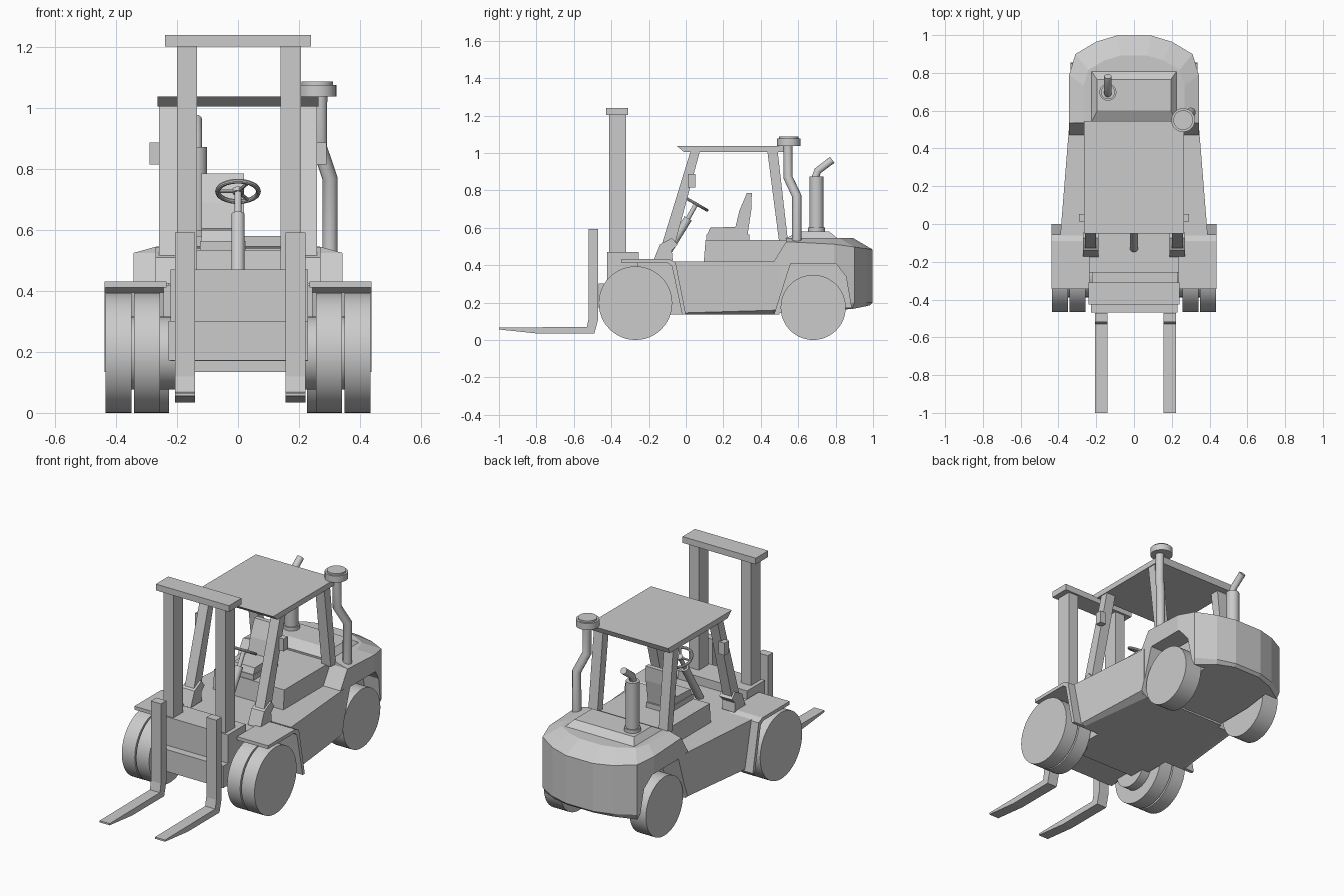
import bpy, bmesh, math
from mathutils import Vector

if "Cube" in bpy.data.objects:
    bpy.data.objects.remove(bpy.data.objects["Cube"])

grey = bpy.data.materials.new("plain grey")
grey.diffuse_color = (0.6, 0.6, 0.6, 1)
grey.use_nodes = True
grey.node_tree.nodes["Principled BSDF"].inputs["Base Color"].default_value = grey.diffuse_color


def finish(name, bm):
    bmesh.ops.recalc_face_normals(bm, faces=bm.faces)
    me = bpy.data.meshes.new(name)
    bm.to_mesh(me)
    bm.free()
    me.materials.append(grey)
    ob = bpy.data.objects.new(name, me)
    bpy.context.collection.objects.link(ob)
    return ob


def loft(name, rings):
    """Skin closed rings of equal length and cap both ends."""
    bm = bmesh.new()
    vs = [[bm.verts.new(p) for p in r] for r in rings]
    n = len(vs[0])
    for a, b in zip(vs, vs[1:]):
        for i in range(n):
            bm.faces.new((a[i], a[(i + 1) % n], b[(i + 1) % n], b[i]))
    bm.faces.new(vs[0][::-1])
    bm.faces.new(vs[-1])
    return finish(name, bm)


def prism(name, yz, x0, x1):
    """Side profile extruded across x."""
    return loft(name, [[(x, y, z) for y, z in yz] for x in (x0, x1)])


def box(name, x0, x1, y0, y1, z0, z1):
    return prism(name, [(y0, z0), (y1, z0), (y1, z1), (y0, z1)], x0, x1)


def sym(half):
    """Right half outline mirrored to a closed ring."""
    return half + [(-x, y, z) for x, y, z in reversed(half)]


def smooth(ob):
    bpy.ops.object.select_all(action='DESELECT')
    ob.select_set(True)
    bpy.context.view_layer.objects.active = ob
    bpy.ops.object.shade_smooth_by_angle(angle=math.radians(35))


def cyl(name, a, b, r, sides=24):
    a, b = Vector(a), Vector(b)
    bm = bmesh.new()
    bmesh.ops.create_cone(bm, cap_ends=True, segments=sides, radius1=r, radius2=r, depth=(b - a).length)
    q = (b - a).to_track_quat('Z', 'Y').to_matrix().to_4x4()
    q.translation = (a + b) / 2
    bm.transform(q)
    ob = finish(name, bm)
    smooth(ob)
    return ob


def pipe(name, pts, r):
    cu = bpy.data.curves.new(name, 'CURVE')
    cu.dimensions = '3D'
    cu.bevel_depth = r
    cu.bevel_resolution = 4
    cu.use_fill_caps = True
    sp = cu.splines.new('POLY')
    sp.points.add(len(pts) - 1)
    for p, co in zip(sp.points, pts):
        p.co = (*co, 1)
    cu.materials.append(grey)
    ob = bpy.data.objects.new(name, cu)
    bpy.context.collection.objects.link(ob)
    bpy.ops.object.select_all(action='DESELECT')
    ob.select_set(True)
    bpy.context.view_layer.objects.active = ob
    bpy.ops.object.convert(target='MESH')
    smooth(bpy.context.object)


# Main body, widening to the front, with a chamfered lower edge
chassis = loft("chassis", [
    sym([(0.36, 0.0, 0.135), (0.30, 0.50, 0.135)]),
    sym([(0.385, -0.005, 0.145), (0.345, 0.50, 0.16)]),
    sym([(0.39, -0.06, 0.42), (0.345, 0.50, 0.42)])])
box("front_chassis", -0.245, 0.245, -0.26, 0.01, 0.135, 0.42)


# Counterweight with rounded rear and sloping top rim
def outline(front, zf, sx=1.0, sy=1.0):
    half = [(0.343, front), (0.343, 0.79), (0.31, 0.90), (0.20, 0.965), (0.09, 0.998)]
    return sym([(x * sx, front + (y - front) * sy, zf(y)) for x, y in half])


weight = loft("counterweight", [
    outline(0.47, lambda y: 0.145 + max(0, y - 0.8) * 0.2, 0.97, 0.97),
    outline(0.47, lambda y: 0.20),
    outline(0.47, lambda y: 0.42),
    outline(0.535, lambda y: 0.525 - max(0, y - 0.7) * 0.14),
    outline(0.535, lambda y: 0.546, 0.78, 0.77)])

# Rear wheel arches
arch = [(0.455, 0.08), (0.56, 0.41), (0.80, 0.41), (0.855, 0.34), (0.90, 0.08)]
for s in (-1, 1):
    cutter = prism("arch_cutter", arch, s * 0.22, s * 0.5)
    cutter.hide_render = True
    for ob in (chassis, weight):
        m = ob.modifiers.new("arch", 'BOOLEAN')
        m.operation = 'DIFFERENCE'
        m.solver = 'EXACT'
        m.object = cutter
        bpy.context.view_layer.objects.active = ob
        bpy.ops.object.modifier_apply(modifier=m.name)
    bpy.data.objects.remove(cutter)

# Hood and seat platform
loft("hood", [sym([(0.23, 0.53, 0.54), (0.23, 0.815, 0.54)]),
              sym([(0.195, 0.60, 0.58), (0.195, 0.765, 0.58)])])
prism("seat_platform", [(0.095, 0.41), (0.105, 0.535), (0.54, 0.535), (0.54, 0.41)], -0.23, 0.23)

# Parts repeated left and right
fender = [(-0.345, 0.432), (-0.09, 0.432), (-0.055, 0.415), (0.0, 0.135),
          (-0.02, 0.135), (-0.075, 0.395), (-0.10, 0.412), (-0.345, 0.412)]
bracket = [(-0.175, 0.425), (-0.14, 0.51), (-0.075, 0.545), (-0.045, 0.51), (-0.075, 0.48), (-0.07, 0.425)]
for s, side in ((-1, "left"), (1, "right")):
    for i, x in enumerate((0.256, 0.35)):
        cyl(f"{side}_front_wheel_{i}", (s * x, -0.27, 0.197), (s * (x + 0.085), -0.27, 0.197), 0.197, 48)
    cyl(f"{side}_front_axle", (s * 0.2, -0.27, 0.197), (s * 0.36, -0.27, 0.197), 0.12)
    cyl(f"{side}_rear_wheel", (s * 0.226, 0.68, 0.174), (s * 0.335, 0.68, 0.174), 0.174, 48)
    prism(f"{side}_fender", fender, s * 0.235, s * 0.438)
    prism(f"{side}_pillar_bracket", bracket, s * 0.187, s * 0.27)
    prism(f"{side}_front_pillar", [(-0.135, 0.49), (-0.065, 0.49), (0.075, 1.01), (0.025, 1.01)], s * 0.20, s * 0.26)
    prism(f"{side}_rear_pillar", [(0.435, 1.01), (0.497, 0.53), (0.545, 0.53), (0.49, 1.01)], s * 0.20, s * 0.26)
    box(f"{side}_mirror", s * 0.25, s * 0.29, 0.012, 0.052, 0.815, 0.888)

# Roof
prism("roof", [(-0.05, 1.038), (-0.01, 1.005), (0.53, 1.005), (0.545, 1.038)], -0.265, 0.265)

# Mast, carriage and forks
fork = [(-0.47, 0.592), (-0.47, 0.11), (-0.49, 0.034), (-0.79, 0.034), (-1.0, 0.056),
        (-1.0, 0.066), (-0.53, 0.07), (-0.52, 0.12), (-0.52, 0.592)]
for side, xm, xf in (("left", -0.167, -0.174), ("right", 0.173, 0.189)):
    box(f"{side}_mast_rail", xm - 0.033, xm + 0.033, -0.412, -0.322, 0.17, 1.21)
    prism(f"{side}_fork", fork, xf - 0.033, xf + 0.033)
box("mast_crossbar", -0.24, 0.24, -0.427, -0.31, 1.203, 1.24)
box("carriage", -0.222, 0.23, -0.422, -0.255, 0.17, 0.47)
box("carriage_lower_plate", -0.228, 0.23, -0.468, -0.42, 0.172, 0.302)

# Seat
box("seat_base", -0.125, 0.025, 0.11, 0.34, 0.53, 0.565)
prism("seat", [(0.115, 0.565), (0.13, 0.60), (0.265, 0.605), (0.285, 0.69), (0.315, 0.76), (0.325, 0.785),
               (0.352, 0.785), (0.35, 0.70), (0.335, 0.60), (0.33, 0.565)], -0.12, 0.02)

# Steering column and wheel
axis = Vector((0, 0.50, 0.866))
hub = Vector((0, 0.055, 0.727))
cyl("steering_column", (0, -0.13, 0.42), (0, 0.012, 0.65), 0.022)
cyl("steering_shaft", (0, 0.0, 0.63), hub, 0.012, 16)
cyl("steering_hub", hub - axis * 0.006, hub + axis * 0.008, 0.018, 16)
u, v = Vector((1, 0, 0)), Vector((0, -0.866, 0.50))
for k in range(3):
    a = math.radians(30 + 120 * k + 150)
    cyl(f"steering_spoke_{k}", hub, hub + (u * math.cos(a) + v * math.sin(a)) * 0.066, 0.006, 8)
bpy.ops.mesh.primitive_torus_add(major_radius=0.067, minor_radius=0.008, major_segments=32,
                                 minor_segments=10, location=hub, rotation=(-math.radians(30), 0, 0))
rim = bpy.context.object
rim.name = "steering_wheel"
rim.data.materials.append(grey)
smooth(rim)

# Air intake on the right, exhaust on the left
pipe("intake_pipe", [(0.268, 0.545, 1.05), (0.268, 0.545, 0.87), (0.302, 0.592, 0.77), (0.302, 0.592, 0.52)], 0.025)
cyl("intake_cap", (0.26, 0.55, 1.038), (0.26, 0.55, 1.077), 0.063)
cyl("intake_cap_top", (0.26, 0.55, 1.07), (0.26, 0.55, 1.087), 0.052)
cyl("exhaust_base", (-0.138, 0.698, 0.57), (-0.138, 0.698, 0.60), 0.045)
cyl("exhaust_muffler", (-0.138, 0.698, 0.57), (-0.138, 0.698, 0.873), 0.037)
pipe("exhaust_tip", [(-0.138, 0.688, 0.86), (-0.138, 0.705, 0.905), (-0.138, 0.782, 0.963)], 0.02)
